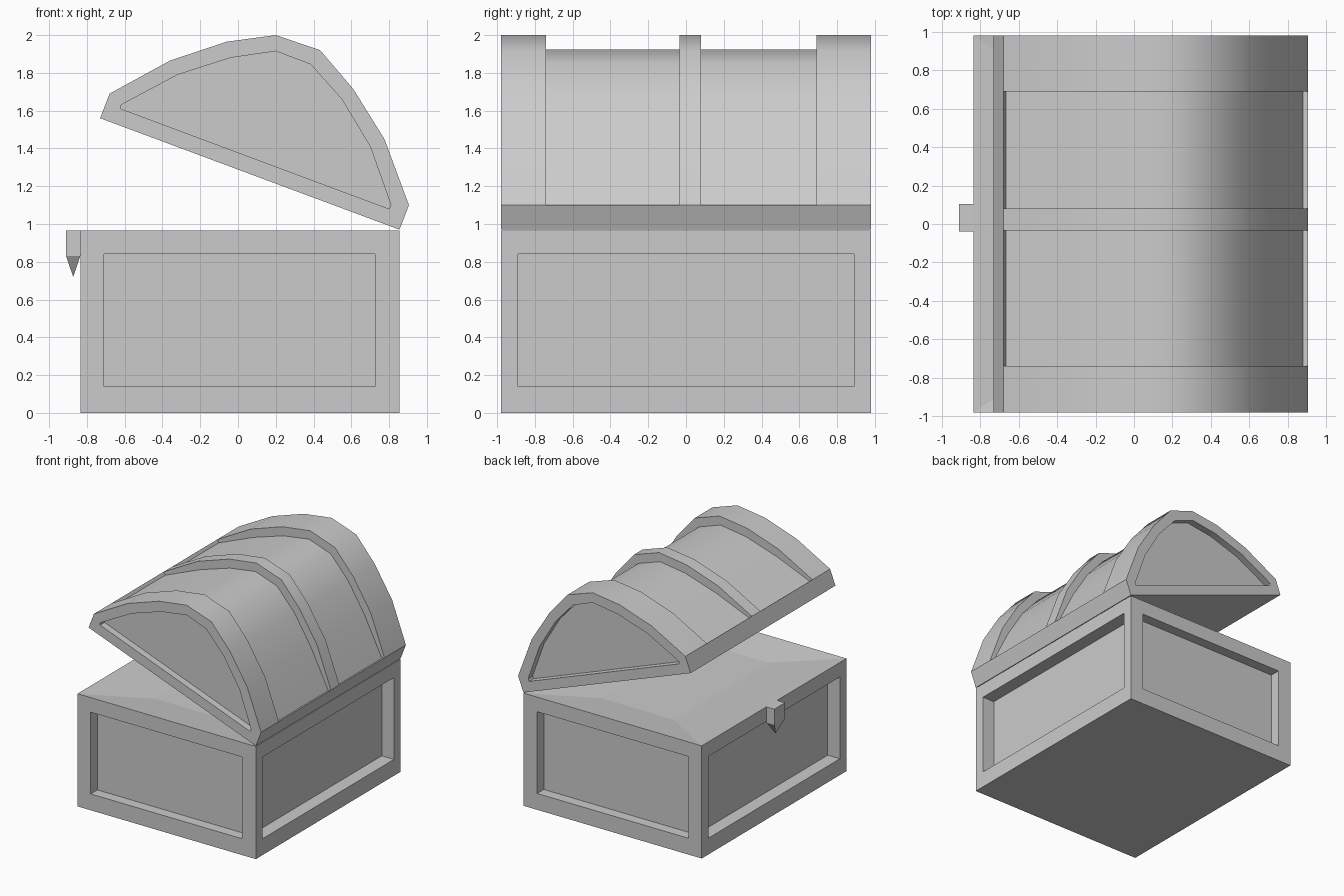
import bpy, bmesh
from mathutils import Vector

if "Cube" in bpy.data.objects:
    bpy.data.objects.remove(bpy.data.objects["Cube"])


def make_object(name, bm):
    bmesh.ops.remove_doubles(bm, verts=bm.verts, dist=0.0005)
    bmesh.ops.recalc_face_normals(bm, faces=bm.faces)
    mesh = bpy.data.meshes.new(name)
    bm.to_mesh(mesh)
    bm.free()
    ob = bpy.data.objects.new(name, mesh)
    bpy.context.collection.objects.link(ob)
    return ob


def box(lo, hi):
    bm = bmesh.new()
    bmesh.ops.create_cube(bm, size=1)
    for v in bm.verts:
        v.co = Vector([h if c > 0 else l for c, l, h in zip(v.co, lo, hi)])
    bm.normal_update()
    return bm


def place_inset(bm, face, lo, hi, axes):
    """Inset a face and snap its inner corners to a rectangle."""
    bmesh.ops.inset_individual(bm, faces=[face], thickness=0.05)
    mid = face.calc_center_median()
    for v in face.verts:
        for a in axes:
            v.co[a] = hi[a] if v.co[a] > mid[a] else lo[a]


# chest body with a recessed panel on each side
bm = box((-0.835, -0.98, 0), (0.855, 0.98, 0.965))
for face in list(bm.faces):
    n = face.normal.copy()
    if abs(n.z) < 0.5:
        axes, depth = ((1, 2), 0.115) if abs(n.x) > 0.5 else ((0, 2), 0.09)
        place_inset(bm, face, (-0.71, -0.89, 0.14), (0.725, 0.89, 0.84), axes)
        inner = bmesh.ops.extrude_discrete_faces(bm, faces=[face])["faces"][0]
        bmesh.ops.translate(bm, verts=inner.verts, vec=-n * depth)
    elif n.z > 0.5:
        # slightly dished top
        place_inset(bm, face, (-0.335, -0.64, 0), (0.355, 0.64, 0), (0, 1))
        bmesh.ops.translate(bm, verts=face.verts, vec=(0, 0, -0.04))
make_object("chest_body", bm)

# latch: block with a pointed tip
bm = box((-0.91, -0.04, 0.83), (-0.835, 0.105, 0.965))
bottom = min(bm.faces, key=lambda f: f.normal.z)
tip = bmesh.ops.poke(bm, faces=[bottom])["verts"][0]
tip.co.z = 0.72
make_object("latch", bm)

# open lid: x-z cross-sections lofted along y
arc = [(-0.36, 1.865), (-0.06, 1.965), (0.2, 2.0), (0.435, 1.92), (0.61, 1.715), (0.775, 1.45)]
low = [(-0.335, 1.80), (-0.05, 1.89), (0.19, 1.925), (0.395, 1.855), (0.56, 1.67), (0.715, 1.42)]
pan = [(-0.32, 1.79), (-0.04, 1.88), (0.2, 1.915), (0.385, 1.845), (0.55, 1.66), (0.70, 1.41)]
L0, L1, R1, R0 = (-0.73, 1.56), (-0.68, 1.69), (0.905, 1.10), (0.855, 0.97)
band = [L0, L1, L1] + arc + [R1, R1, R0]
groove = [L0, L1, (-0.665, 1.665)] + low + [(0.88, 1.09), R1, R0]
PL, PR = (-0.62, 1.63), (0.81, 1.10)
panel = [(-0.62, 1.61), PL, PL] + pan + [PR, PR, (0.80, 1.08)]
sections = [(-0.92, panel), (-0.98, panel), (-0.98, band), (-0.74, band),
            (-0.74, groove), (-0.035, groove), (-0.035, band), (0.08, band),
            (0.08, groove), (0.69, groove), (0.69, band), (0.98, band),
            (0.98, panel), (0.92, panel)]
bm = bmesh.new()
rings = [[bm.verts.new((x, y, z)) for x, z in pts] for y, pts in sections]
for a, b in zip(rings, rings[1:]):
    for i in range(len(a)):
        j = (i + 1) % len(a)
        bm.faces.new((a[i], a[j], b[j], b[i]))
bm.faces.new(rings[0])
bm.faces.new(rings[-1][::-1])
lid = make_object("lid", bm)
bpy.context.view_layer.objects.active = lid
lid.select_set(True)
bpy.ops.object.shade_smooth_by_angle(angle=0.61)
